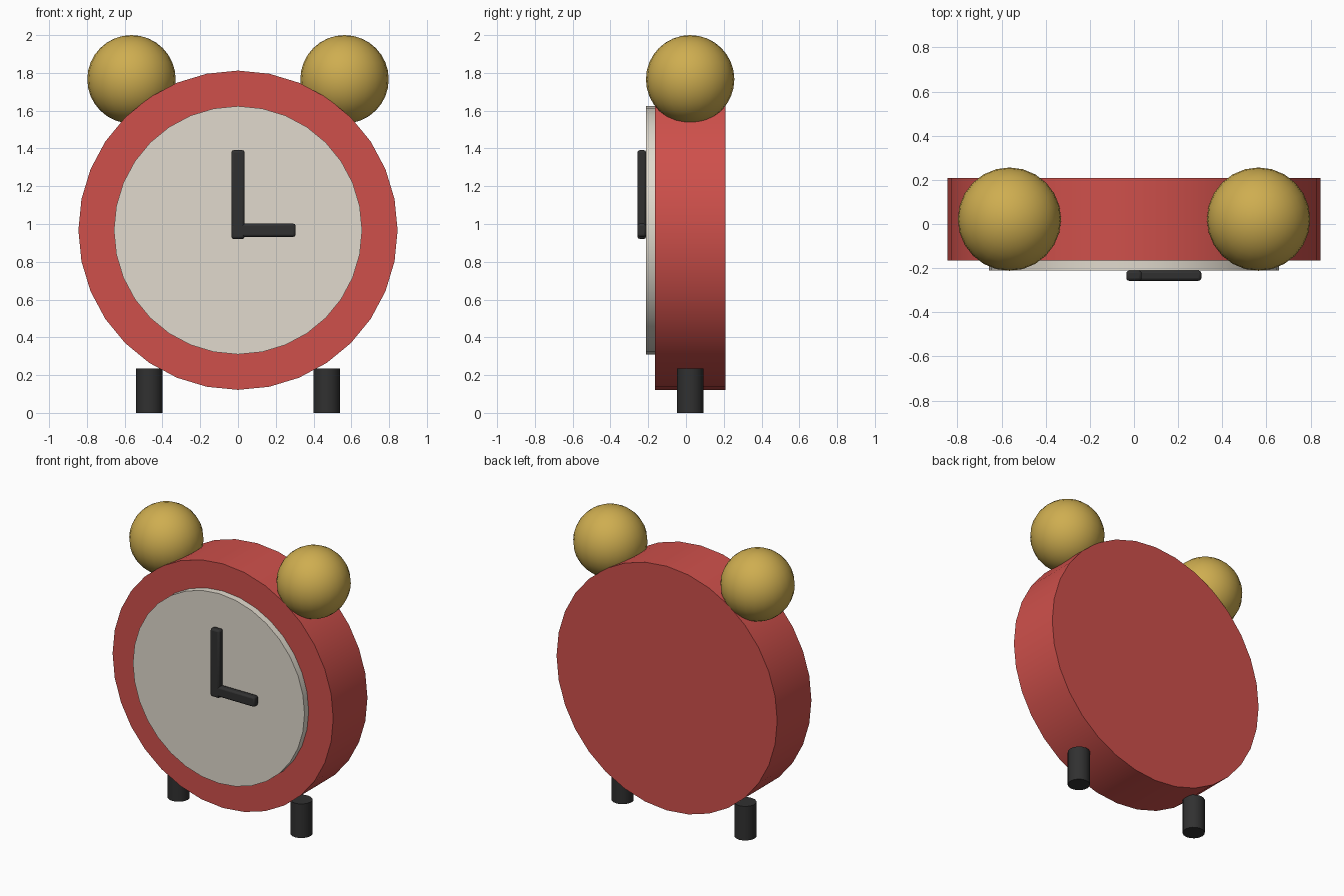
import bpy
from math import radians, pi

if "Cube" in bpy.data.objects:
    bpy.data.objects.remove(bpy.data.objects["Cube"])

CY = 0.022   # depth centre of case, bells and feet
CZ = 0.967   # height of the dial centre


def material(name, rgb):
    m = bpy.data.materials.new(name)
    m.diffuse_color = (*rgb, 1)
    m.use_nodes = True
    m.node_tree.nodes["Principled BSDF"].inputs["Base Color"].default_value = m.diffuse_color
    return m


RED = material("red_paint", (0.62, 0.08, 0.07))
CREAM = material("cream", (0.75, 0.70, 0.61))
BRASS = material("brass", (0.62, 0.42, 0.08))
BLACK = material("black", (0.03, 0.03, 0.03))


def finish(name, mat):
    ob = bpy.context.object
    ob.name = name
    ob.data.materials.append(mat)
    bpy.ops.object.shade_smooth_by_angle(angle=radians(35))
    return ob


def disc(name, radius, y0, y1, mat):
    bpy.ops.mesh.primitive_cylinder_add(vertices=32, radius=radius, depth=y1 - y0,
                                        location=(0, (y0 + y1) / 2, CZ),
                                        rotation=(pi / 2, 0, 0))
    return finish(name, mat)


def hand(name, x0, x1, z0, z1):
    bpy.ops.mesh.primitive_cube_add(size=1, location=((x0 + x1) / 2, -0.234, (z0 + z1) / 2))
    ob = bpy.context.object
    ob.scale = (x1 - x0, 0.046, z1 - z0)
    bpy.ops.object.transform_apply(location=False, rotation=False, scale=True)
    finish(name, BLACK)
    bevel = ob.modifiers.new("bevel", "BEVEL")
    bevel.width = 0.012
    bevel.segments = 2
    # keep the bevel ahead of the smoothing modifier, if there is one
    ob.modifiers.move(len(ob.modifiers) - 1, 0)


# Case and dial
disc("case", 0.845, -0.165, 0.209, RED)
disc("dial", 0.657, -0.211, -0.155, CREAM)

# Hands at three o'clock
hand("minute_hand", -0.035, 0.035, 0.921, 1.391)
hand("hour_hand", -0.035, 0.305, 0.932, 1.002)

# Bells and feet, mirrored left and right
for side, s in (("left", -1), ("right", 1)):
    bpy.ops.mesh.primitive_uv_sphere_add(segments=24, ring_count=16, radius=0.234,
                                         location=(s * 0.564, CY, 1.766))
    finish(side + "_bell", BRASS)
    bpy.ops.mesh.primitive_cylinder_add(vertices=16, radius=0.07, depth=0.236,
                                        location=(s * 0.47, CY, 0.118))
    finish(side + "_foot", BLACK)
